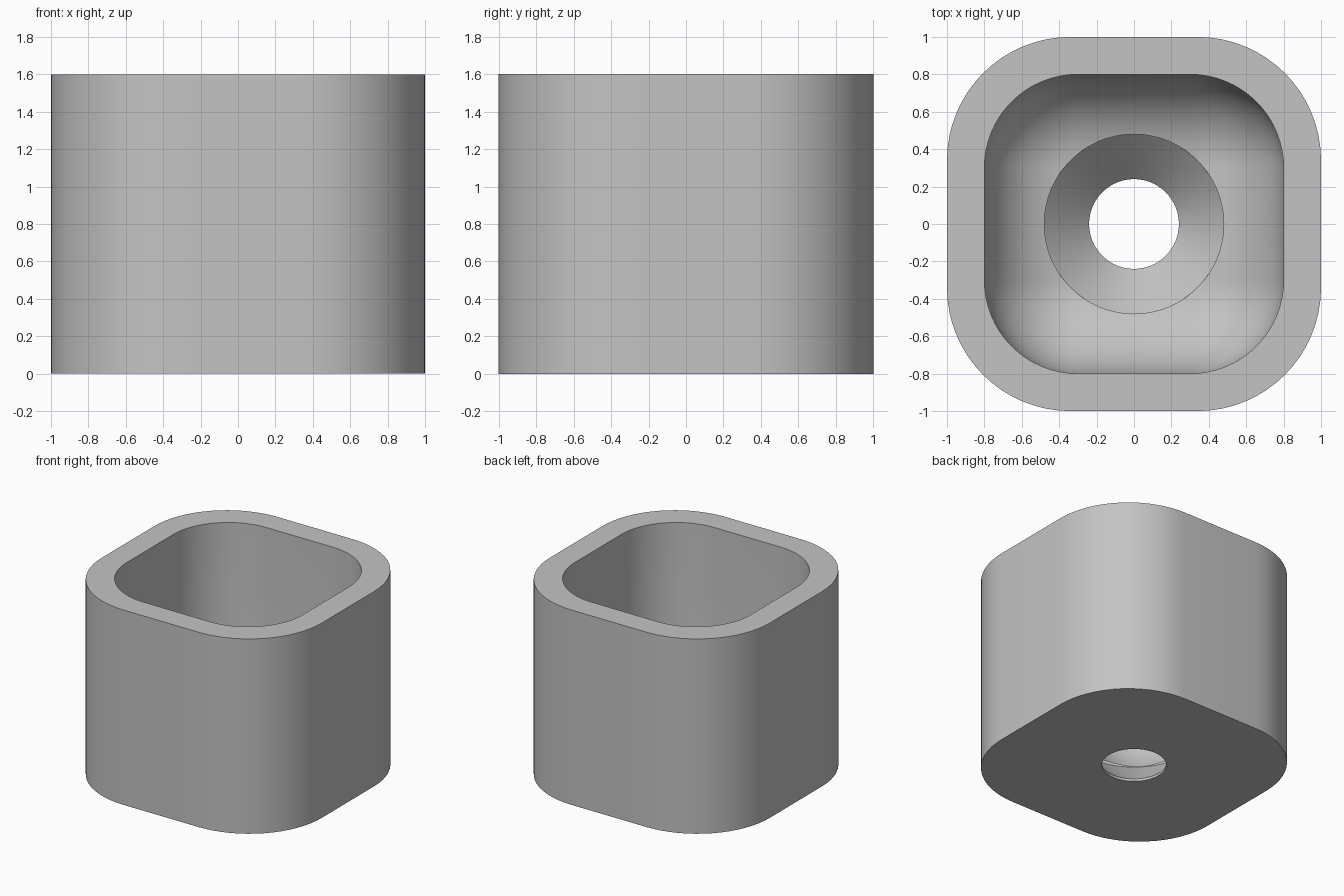
import bpy
import bmesh
from math import sin, cos, pi, radians

cube = bpy.data.objects.get("Cube")
if cube:
    bpy.data.objects.remove(cube, do_unlink=True)

HEIGHT = 1.6
FLOOR = 0.26
STEPS = 16


def rounded_square(core, radius):
    """Corner arcs of the given radius around a square of half-width core."""
    points = []
    for quarter in range(4):
        middle = pi / 4 + quarter * pi / 2
        cx = core if cos(middle) > 0 else -core
        cy = core if sin(middle) > 0 else -core
        for i in range(STEPS + 1):
            a = (quarter + i / STEPS) * pi / 2
            points.append((cx + radius * cos(a), cy + radius * sin(a)))
    return points


def circle(radius, sides=64):
    return [(radius * cos(2 * pi * i / sides), radius * sin(2 * pi * i / sides))
            for i in range(sides)]


def loft(name, sections):
    """Closed solid through (outline, z) sections, listed from the bottom up."""
    bm = bmesh.new()
    loops = [[bm.verts.new((x, y, z)) for x, y in outline] for outline, z in sections]
    n = len(loops[0])
    for low, high in zip(loops, loops[1:]):
        for i in range(n):
            j = (i + 1) % n
            bm.faces.new((low[i], low[j], high[j], high[i]))
    bm.faces.new(loops[0][::-1])
    bm.faces.new(loops[-1])
    bmesh.ops.remove_doubles(bm, verts=bm.verts, dist=1e-5)
    bmesh.ops.recalc_face_normals(bm, faces=bm.faces)
    mesh = bpy.data.meshes.new(name)
    bm.to_mesh(mesh)
    bm.free()
    obj = bpy.data.objects.new(name, mesh)
    bpy.context.collection.objects.link(obj)
    return obj


# Outer block
cup = loft("square_cup", [(rounded_square(0.34, 0.66), z) for z in (0, HEIGHT)])

# Cavity with a bowl-shaped floor
core, fillet = 0.3, 0.5
sections = []
for k in range(STEPS + 1):
    t = k / STEPS * pi / 2
    sections.append((rounded_square(core, fillet * sin(t)),
                     FLOOR + fillet * (1 - cos(t))))
sections.append((rounded_square(core, fillet), HEIGHT + 0.2))
cavity = loft("cavity_cutter", sections)

# Countersunk screw hole
hole = loft("screw_hole_cutter", [(circle(r), z) for r, z in (
    (0.24, -0.1), (0.24, 0.02), (0.48, FLOOR), (0.48, 0.6))])

bpy.ops.object.select_all(action="DESELECT")
bpy.context.view_layer.objects.active = cup
cup.select_set(True)
for cutter in (cavity, hole):
    cutter.hide_render = True
    cut = cup.modifiers.new(cutter.name, "BOOLEAN")
    cut.operation = "DIFFERENCE"
    cut.solver = "EXACT"
    cut.object = cutter
    bpy.ops.object.modifier_apply(modifier=cut.name)
    bpy.data.objects.remove(cutter, do_unlink=True)

# Plain grey finish
grey = bpy.data.materials.new("light_grey")
grey.use_nodes = True
colour = (0.55, 0.55, 0.55, 1)
grey.diffuse_color = colour
grey.node_tree.nodes["Principled BSDF"].inputs["Base Color"].default_value = colour
cup.data.materials.clear()
cup.data.materials.append(grey)
bpy.ops.object.shade_smooth_by_angle(angle=radians(30))
